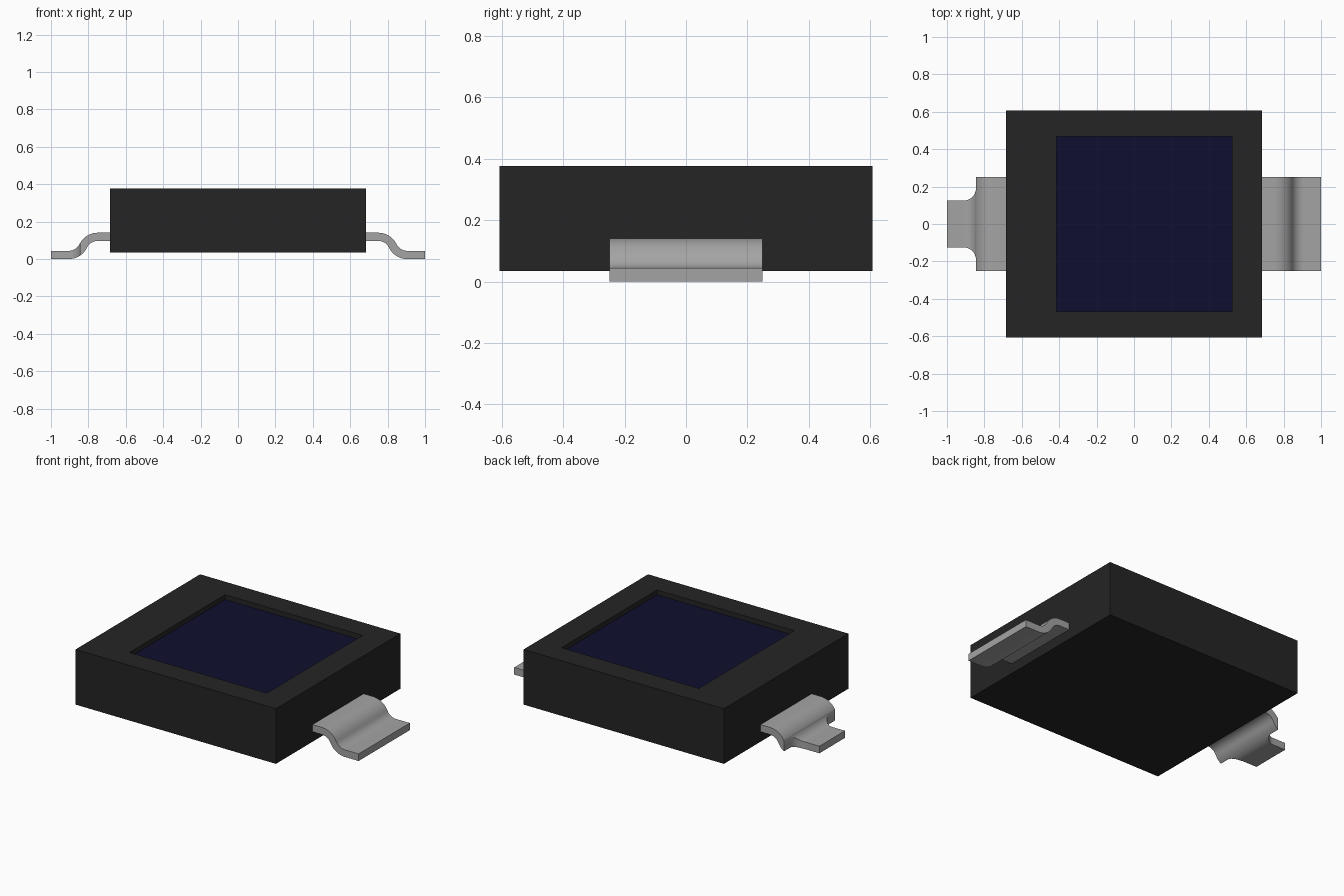
import bpy, bmesh, math

cube = bpy.data.objects.get("Cube")
if cube:
    bpy.data.objects.remove(cube, do_unlink=True)


def material(name, rgb):
    m = bpy.data.materials.new(name)
    m.use_nodes = True
    m.diffuse_color = (*rgb, 1)
    bsdf = m.node_tree.nodes["Principled BSDF"]
    bsdf.inputs["Base Color"].default_value = (*rgb, 1)
    bsdf.inputs["Roughness"].default_value = 0.6
    return m


BLACK = material("black plastic", (0.018, 0.018, 0.018))
NAVY = material("dark navy sensor", (0.0045, 0.0045, 0.028))
METAL = material("grey metal", (0.37, 0.37, 0.37))


def finish(name, bm, *mats):
    bmesh.ops.recalc_face_normals(bm, faces=bm.faces)
    mesh = bpy.data.meshes.new(name)
    bm.to_mesh(mesh)
    bm.free()
    ob = bpy.data.objects.new(name, mesh)
    bpy.context.collection.objects.link(ob)
    for m in mats:
        mesh.materials.append(m)
    return ob


def prism(name, points, offset, mat):
    """Closed outline extruded along offset."""
    bm = bmesh.new()
    face = bm.faces.new([bm.verts.new(p) for p in points])
    ext = bmesh.ops.extrude_face_region(bm, geom=[face])
    bmesh.ops.translate(bm, vec=offset,
                        verts=[v for v in ext["geom"] if isinstance(v, bmesh.types.BMVert)])
    return finish(name, bm, mat)


# Body: box with an off-centre rectangular recess whose floor is the sensor
BX, BY, Z0, Z1, FLOOR = 0.685, 0.608, 0.035, 0.376, 0.346
WX0, WX1, WY = -0.415, 0.525, 0.467
bm = bmesh.new()


def ring(x0, x1, y, z):
    return [bm.verts.new(p) for p in ((x0, -y, z), (x1, -y, z), (x1, y, z), (x0, y, z))]


rings = [ring(-BX, BX, BY, Z0), ring(-BX, BX, BY, Z1),
         ring(WX0, WX1, WY, Z1), ring(WX0, WX1, WY, FLOOR)]
for a, b in zip(rings, rings[1:]):
    for i in range(4):
        j = (i + 1) % 4
        bm.faces.new((a[i], a[j], b[j], b[i]))
bm.faces.new(rings[0])
bm.faces.new(rings[-1]).material_index = 1
finish("body", bm, BLACK, NAVY)

# Leads: S-bent strip made of two opposite arcs
T, HALF, X_START, X_BEND, X_FOOT = 0.044, 0.25, 0.68, 0.75, 0.905
Z_HIGH, Z_LOW = 0.119, 0.022
ANGLE = 2 * math.atan2(Z_HIGH - Z_LOW, X_FOOT - X_BEND)
R = (X_FOOT - X_BEND) / (2 * math.sin(ANGLE))
STEPS = 10


def lead_profile():
    path = [(X_START, Z_HIGH, 0)]
    for i in range(STEPS + 1):
        a = ANGLE * i / STEPS
        path.append((X_BEND + R * math.sin(a), Z_HIGH - R + R * math.cos(a), a))
    for i in range(STEPS - 1, -1, -1):
        a = ANGLE * i / STEPS
        path.append((X_FOOT - R * math.sin(a), Z_LOW + R - R * math.cos(a), a))
    path.append((1.0, Z_LOW, 0))
    h = T / 2
    top = [(x + h * math.sin(a), z + h * math.cos(a)) for x, z, a in path]
    low = [(x - h * math.sin(a), z - h * math.cos(a)) for x, z, a in path]
    return top + low[::-1]


def lead(name, side):
    pts = [(side * x, -HALF, z) for x, z in lead_profile()]
    return prism(name, pts, (0, 2 * HALF, 0), METAL)


left_lead = lead("left_lead", 1)
right_lead = lead("right_lead", -1)

# Right lead: filleted notches narrow the foot
NX, NY, NR = -0.845, 0.125, 0.066
for s in (-1, 1):
    outline = [(-1.1, s * 0.3, -0.1), (NX, s * 0.3, -0.1)]
    for i in range(9):
        a = math.pi / 2 * i / 8
        outline.append((NX - NR + NR * math.cos(a), s * (NY + NR - NR * math.sin(a)), -0.1))
    outline.append((-1.1, s * NY, -0.1))
    cutter = prism("notch_cutter", outline, (0, 0, 0.4), METAL)
    cutter.hide_render = True
    mod = right_lead.modifiers.new("notch", "BOOLEAN")
    mod.operation, mod.solver, mod.object = "DIFFERENCE", "EXACT", cutter
    bpy.context.view_layer.objects.active = right_lead
    bpy.ops.object.modifier_apply(modifier=mod.name)
    bpy.data.objects.remove(cutter, do_unlink=True)

# Smooth bends, sharp edges
for ob in (left_lead, right_lead):
    bpy.ops.object.select_all(action="DESELECT")
    ob.select_set(True)
    bpy.context.view_layer.objects.active = ob
    bpy.ops.object.shade_smooth_by_angle(angle=math.radians(30))
